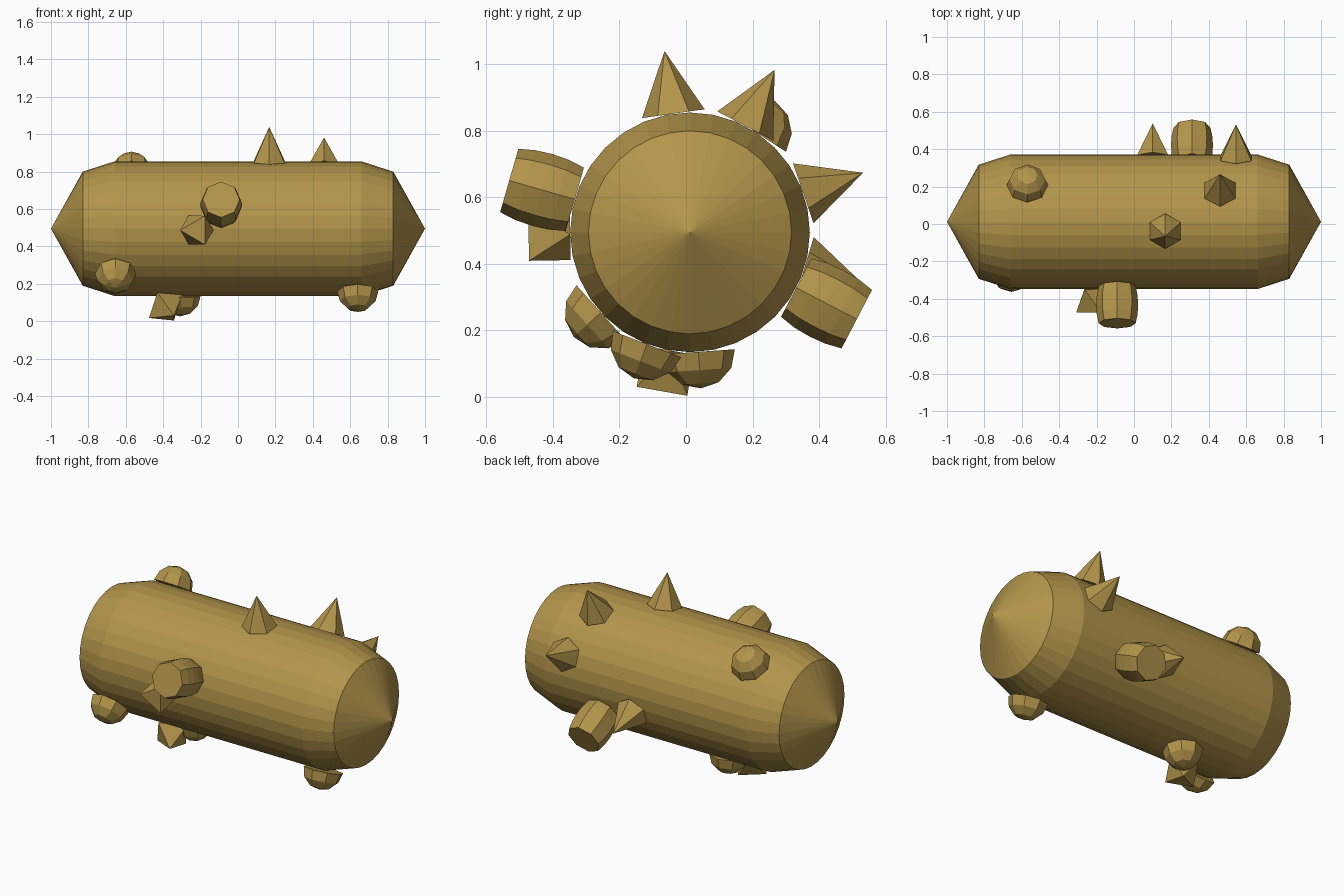
import bpy, bmesh, math
from mathutils import Matrix, Vector

if "Cube" in bpy.data.objects:
    bpy.data.objects.remove(bpy.data.objects["Cube"])

CY, CZ, R = 0.012, 0.495, 0.36   # body axis and radius
mat = bpy.data.materials.new("ochre")
mat.diffuse_color = (0.45, 0.30, 0.07, 1)
mat.use_nodes = True
mat.node_tree.nodes["Principled BSDF"].inputs["Base Color"].default_value = mat.diffuse_color


def finish(name, bm, matrix):
    bmesh.ops.recalc_face_normals(bm, faces=bm.faces[:])
    bm.transform(matrix)
    me = bpy.data.meshes.new(name)
    bm.to_mesh(me)
    bm.free()
    me.materials.append(mat)
    ob = bpy.data.objects.new(name, me)
    bpy.context.collection.objects.link(ob)
    return ob


def lathe(profile, sides, phase=0.0):
    """Flat-faced solid of revolution about z from (radius, height) points."""
    bm = bmesh.new()
    rings = []
    for r, h in profile:
        n = sides if r > 0 else 1
        rings.append([bm.verts.new((r * math.cos(phase + math.tau * i / sides),
                                    r * math.sin(phase + math.tau * i / sides), h))
                      for i in range(n)])
    for a, b in zip(rings, rings[1:]):
        for i in range(sides):
            j = (i + 1) % sides
            quad = [a[i % len(a)], a[j % len(a)], b[j % len(b)], b[i % len(b)]]
            bm.faces.new(list(dict.fromkeys(quad)))
    for ring in (rings[0], rings[-1]):
        if len(ring) > 1:
            bm.faces.new(ring)
    return bm


def gem():
    """Octahedron lying on one face."""
    bm = bmesh.new()
    for h, start in ((0, 0), (0.125, math.pi)):
        for i in range(3):
            a = start + math.tau * i / 3
            bm.verts.new((0.089 * math.cos(a), 0.089 * math.sin(a), h))
    bmesh.ops.convex_hull(bm, input=bm.verts[:])
    return bm


def on_body(x, degrees):
    """Frame on the body surface whose z axis points outward."""
    a = math.radians(degrees)
    out = Vector((0, math.cos(a), math.sin(a)))
    ax = Vector((1, 0, 0))
    m = Matrix((ax, out.cross(ax), out)).transposed().to_4x4()
    m.translation = Vector((x, CY, CZ)) + out * R
    return m


# Main capsule body with bevelled shoulders and conical ends
body = [(0, -1), (0.305, -0.83), (R, -0.66), (R, 0.66), (0.305, 0.83), (0, 1)]
finish("body", lathe(body, 32),
       Matrix.Translation((0, CY, CZ)) @ Matrix.Rotation(math.pi / 2, 4, 'Y'))

# Six-sided spikes
for x, a in ((0.167, 98), (0.46, 62.5), (0.545, 19), (0.10, -17)):
    finish("spike", lathe([(0.095, 0), (0, 0.19)], 6, math.pi / 2), on_body(x, a))

# Eight-sided barrel studs
barrel = [(0.099, 0), (0.109, 0.05), (0.112, 0.1025), (0.109, 0.155), (0.099, 0.205)]
for x, a in ((-0.09, 164), (0.31, -27.5)):
    finish("barrel_stud", lathe(barrel, 8), on_body(x, a))

# Faceted dome studs
dome = [(0.11 * math.cos(math.radians(t)), 0.11 * math.sin(math.radians(t)))
        for t in (0, 30, 60)] + [(0, 0.11)]
for x, a in ((-0.57, 57), (-0.655, 222), (0.64, 249), (-0.31, 274)):
    finish("dome_stud", lathe(dome, 8), on_body(x, a))

# Octahedral studs
for x, a in ((-0.22, 181), (-0.387, 260)):
    finish("gem_stud", gem(), on_body(x, a))
